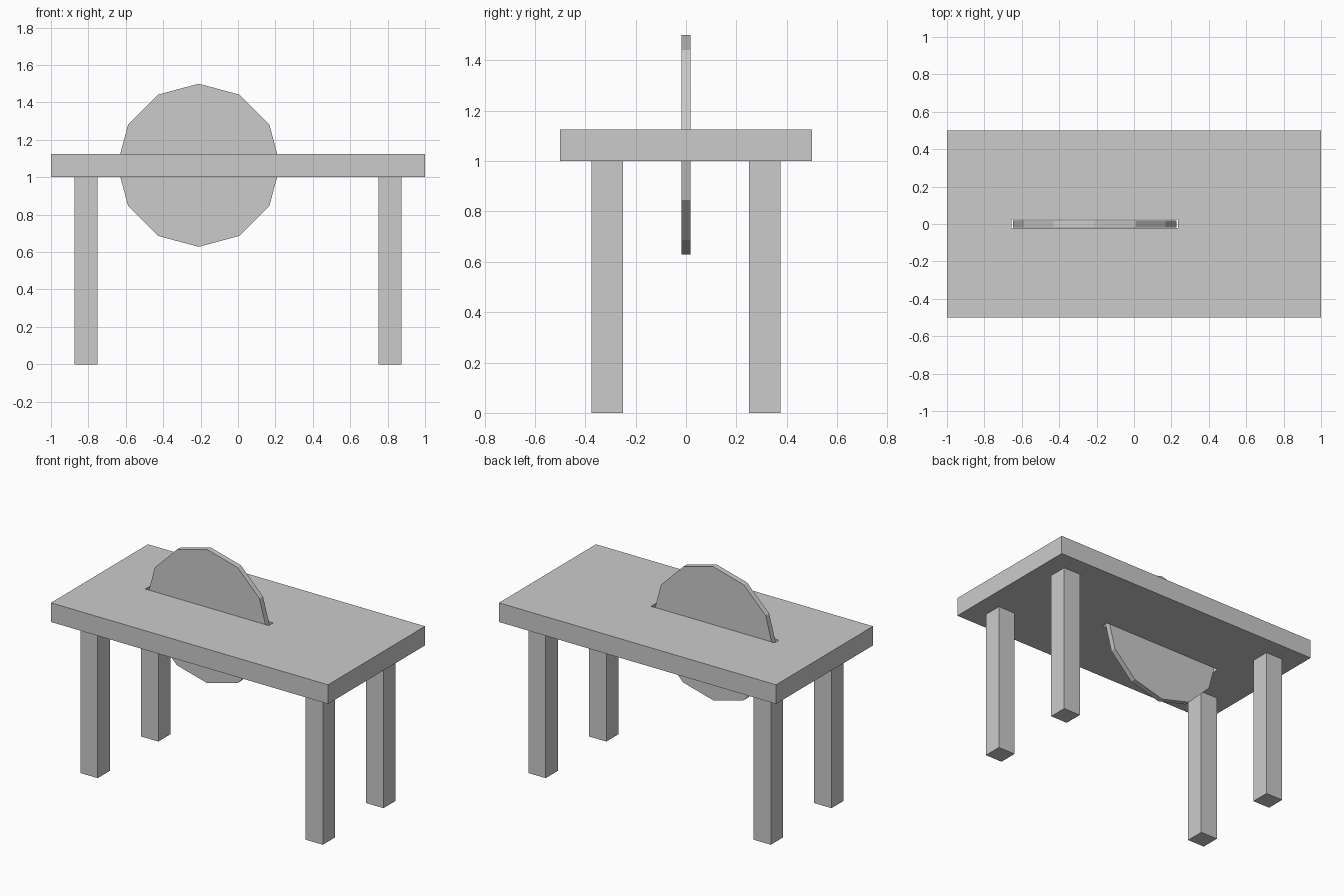
import bpy
from math import pi

if "Cube" in bpy.data.objects:
    bpy.data.objects.remove(bpy.data.objects["Cube"])


def box(name, lo, hi):
    bpy.ops.mesh.primitive_cube_add(size=1, location=[(a + b) / 2 for a, b in zip(lo, hi)])
    ob = bpy.context.object
    ob.name = name
    ob.scale = [b - a for a, b in zip(lo, hi)]
    bpy.ops.object.transform_apply(location=False, rotation=False, scale=True)
    return ob


# Table top with a through slot for the blade
top = box("table_top", (-1, -0.5, 1.0), (1, 0.5, 1.125))
cutter = box("slot_cutter", (-0.655, -0.022, 0.9), (0.236, 0.024, 1.25))
cutter.hide_render = True
cutter.hide_viewport = True
slot = top.modifiers.new("slot", "BOOLEAN")
slot.operation = "DIFFERENCE"
slot.solver = "EXACT"
slot.object = cutter

# Four square legs
for side, sx in (("left", -1), ("right", 1)):
    for end, sy in (("front", -1), ("back", 1)):
        x, y = sx * 0.8125, sy * 0.3125
        box(f"{end}_{side}_leg", (x - 0.0625, y - 0.0625, 0), (x + 0.0625, y + 0.0625, 1.0))

# Twelve-sided saw blade, one corner pointing straight up
bpy.ops.mesh.primitive_cylinder_add(vertices=12, radius=0.436, depth=0.036,
                                    location=(-0.21, 0, 1.064), rotation=(pi / 2, 0, 0))
bpy.context.object.name = "saw_blade"
